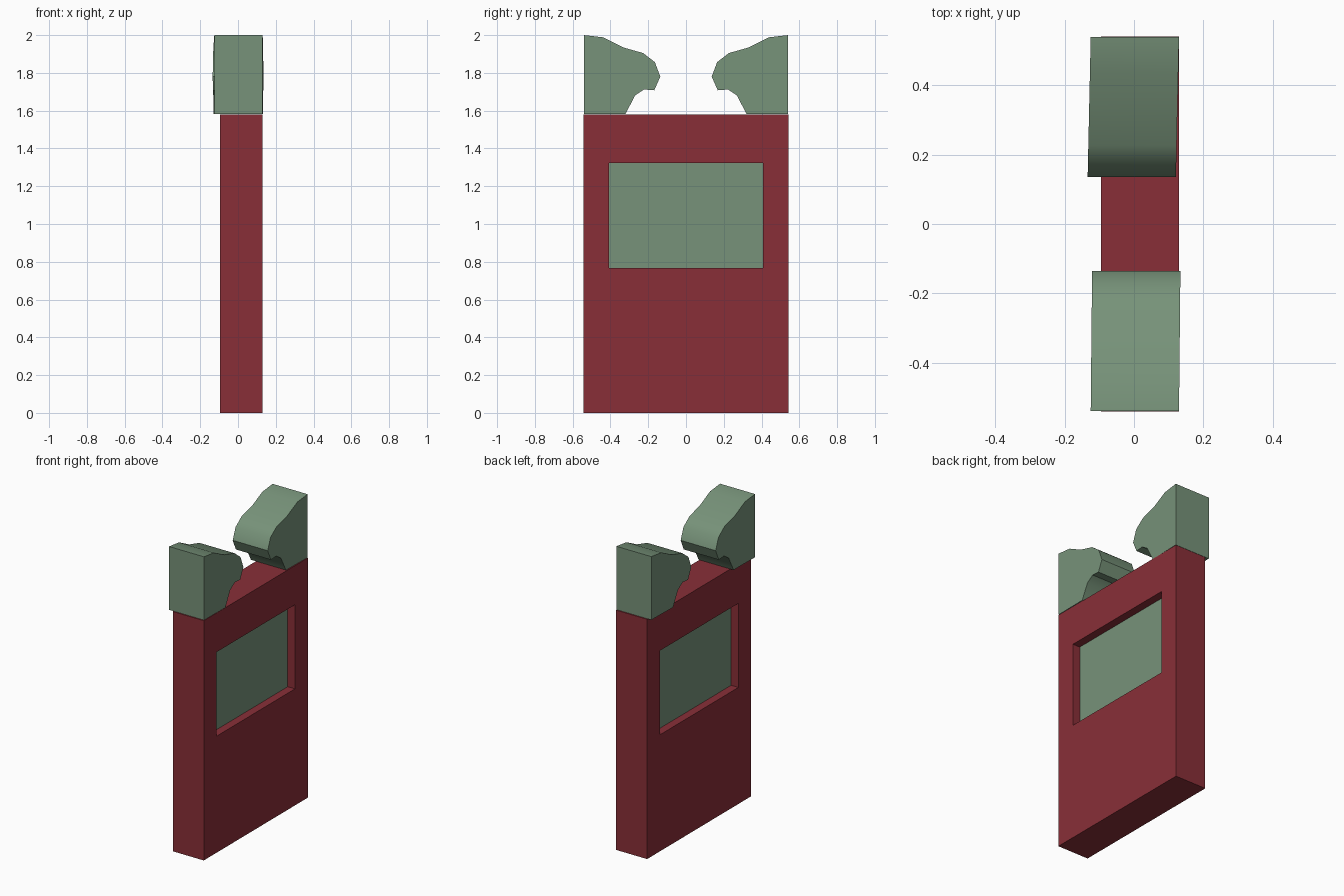
import bpy, bmesh, math
from mathutils import Vector

if "Cube" in bpy.data.objects:
    bpy.data.objects.remove(bpy.data.objects["Cube"])


def material(name, rgb):
    m = bpy.data.materials.new(name)
    m.diffuse_color = (*rgb, 1.0)
    m.use_nodes = True
    m.node_tree.nodes["Principled BSDF"].inputs["Base Color"].default_value = m.diffuse_color
    return m


RED = material("dark_red", (0.25, 0.028, 0.039))
GREEN = material("sage_green", (0.185, 0.29, 0.193))


def finish(bm, name, mats):
    bmesh.ops.recalc_face_normals(bm, faces=bm.faces)
    me = bpy.data.meshes.new(name)
    bm.to_mesh(me)
    bm.free()
    for m in mats:
        me.materials.append(m)
    ob = bpy.data.objects.new(name, me)
    bpy.context.collection.objects.link(ob)
    return ob


# Back panel slab, with a sunken green field on both broad sides
X0, X1, HALF_Y, TOP = -0.096, 0.13, 0.542, 1.58
FY, FZ0, FZ1, DEPTH = 0.408, 0.768, 1.322, 0.053
bm = bmesh.new()
bmesh.ops.create_cube(bm, size=1)
for v in bm.verts:
    v.co = Vector(((X0 + X1) / 2 + v.co.x * (X1 - X0),
                   v.co.y * 2 * HALF_Y, (v.co.z + 0.5) * TOP))
for co, no in (((0, -FY, 0), (0, 1, 0)), ((0, FY, 0), (0, 1, 0)),
               ((0, 0, FZ0), (0, 0, 1)), ((0, 0, FZ1), (0, 0, 1))):
    bmesh.ops.bisect_plane(bm, geom=bm.verts[:] + bm.edges[:] + bm.faces[:],
                           plane_co=co, plane_no=no)
bm.normal_update()
fields = []
for f in bm.faces:
    c = f.calc_center_median()
    if abs(f.normal.x) > 0.9 and abs(c.y) < FY and FZ0 < c.z < FZ1:
        fields.append(f)
for f in fields:
    n = f.normal.copy()
    new = bmesh.ops.extrude_discrete_faces(bm, faces=[f])["faces"][0]
    rim = list(new.verts)
    # extrude_discrete leaves loose copies, so wall them to the opening
    for v in rim:
        v.co -= n * DEPTH
    new.material_index = 1
finish(bm, "slab", [RED, GREEN])

# Scrolled crest pieces: (y inward side positive, z)
PROFILE = [(0.54, 1.583), (0.54, 2.0), (0.437, 1.988), (0.333, 1.935),
           (0.227, 1.905), (0.165, 1.857), (0.136, 1.78), (0.168, 1.708),
           (0.222, 1.712), (0.27, 1.68), (0.32, 1.583)]


def crest(name, side, skew):
    bm = bmesh.new()
    # the pieces lean very slightly in x toward their tips
    base = [bm.verts.new((-0.125 + skew * (0.54 - y), side * y, z))
            for y, z in PROFILE]
    face = bm.faces.new(base)
    out = bmesh.ops.extrude_face_region(bm, geom=[face])
    bmesh.ops.translate(bm, vec=(0.255, 0, 0),
                        verts=[g for g in out["geom"]
                               if isinstance(g, bmesh.types.BMVert)])
    if not any(len(f.verts) == len(PROFILE) and f.calc_center_median().x < -0.05
               for f in bm.faces):
        bm.faces.new(base)
    ob = finish(bm, name, [GREEN])
    bpy.ops.object.select_all(action='DESELECT')
    ob.select_set(True)
    bpy.context.view_layer.objects.active = ob
    bpy.ops.object.shade_smooth_by_angle(angle=math.radians(35))


crest("crest_front", -1, 0.01)
crest("crest_back", 1, -0.022)
